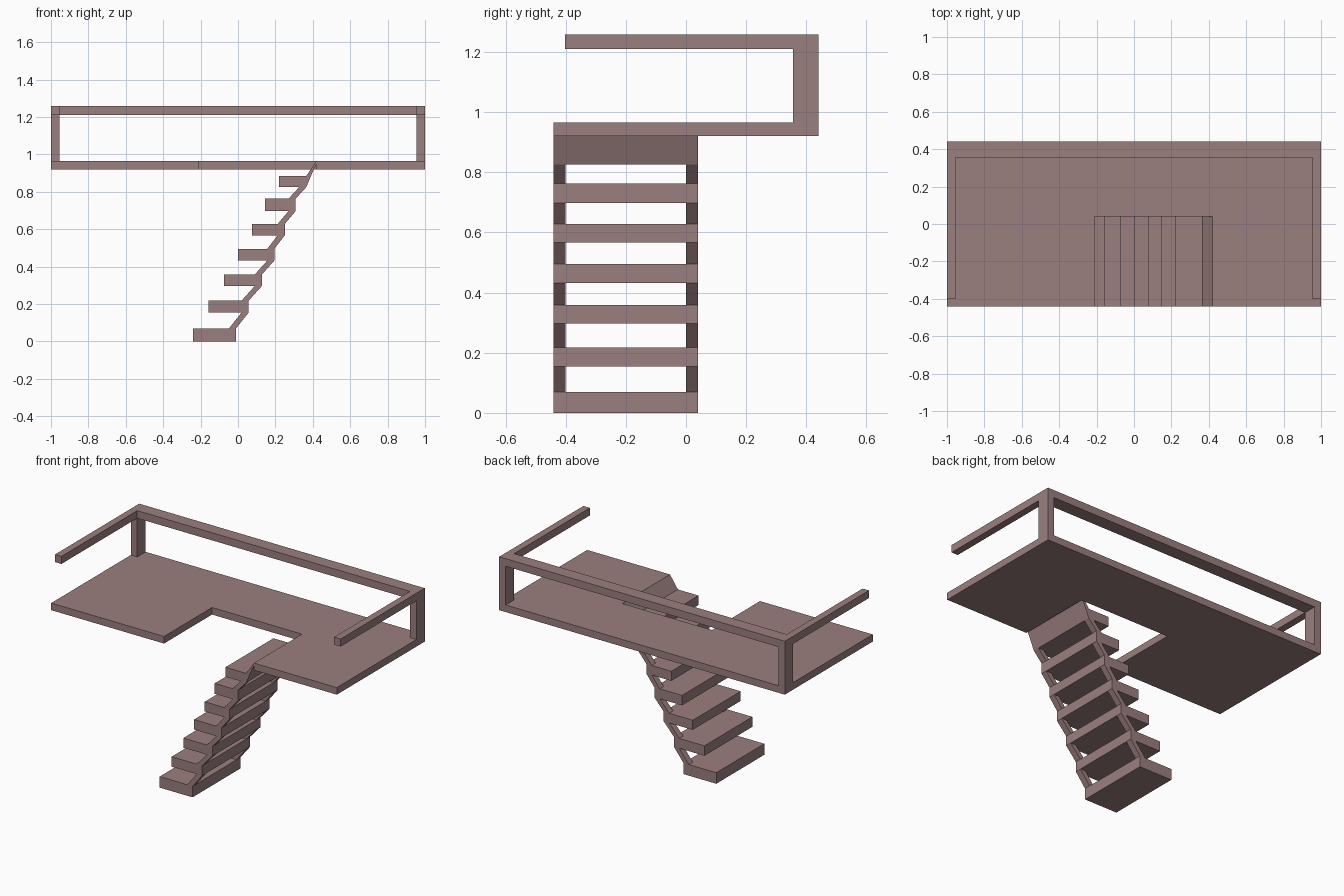
import bpy, bmesh
from mathutils import Vector

if "Cube" in bpy.data.objects:
    bpy.data.objects.remove(bpy.data.objects["Cube"])

mat = bpy.data.materials.new("mauve_brown")
mat.diffuse_color = (0.33, 0.21, 0.21, 1)
mat.use_nodes = True
mat.node_tree.nodes["Principled BSDF"].inputs["Base Color"].default_value = mat.diffuse_color


def prism(name, pts, axis, lo, hi):
    """Extrude a 2D profile: axis 'z' takes (x, y) points, axis 'y' takes (x, z) points."""
    bm = bmesh.new()
    place = (lambda a, b: (a, b, lo)) if axis == 'z' else (lambda a, b: (a, lo, b))
    face = bm.faces.new([bm.verts.new(place(a, b)) for a, b in pts])
    ext = bmesh.ops.extrude_face_region(bm, geom=[face], use_keep_orig=True)
    move = Vector((0, 0, hi - lo)) if axis == 'z' else Vector((0, hi - lo, 0))
    verts = [g for g in ext["geom"] if isinstance(g, bmesh.types.BMVert)]
    bmesh.ops.translate(bm, verts=verts, vec=move)
    bmesh.ops.recalc_face_normals(bm, faces=bm.faces[:])
    mesh = bpy.data.meshes.new(name)
    bm.to_mesh(mesh)
    bm.free()
    mesh.materials.append(mat)
    ob = bpy.data.objects.new(name, mesh)
    bpy.context.collection.objects.link(ob)
    return ob


def rect(x0, x1, b0, b1):
    return [(x0, b0), (x1, b0), (x1, b1), (x0, b1)]


# Platform with the stair opening
FRONT, BACK, INNER = -0.44, 0.44, 0.04
prism("platform", [(-1, FRONT), (-0.21, FRONT), (-0.21, INNER), (0.42, INNER),
                   (0.42, FRONT), (1, FRONT), (1, BACK), (-1, BACK)], 'z', 0.92, 0.965)

# U-shaped handrail on two back corner posts
prism("handrail", [(-1, -0.402), (-0.955, -0.402), (-0.955, 0.356), (0.955, 0.356),
                   (0.955, -0.402), (1, -0.402), (1, BACK), (-1, BACK)], 'z', 1.21, 1.258)
prism("left_post", rect(-1, -0.955, 0.356, BACK), 'z', 0.965, 1.21)
prism("right_post", rect(0.955, 1, 0.356, BACK), 'z', 0.965, 1.21)

# Treads: front x, back x, bottom z, top z
treads = [(-0.24, -0.01, 0.0, 0.07), (-0.157, 0.057, 0.155, 0.218),
          (-0.075, 0.128, 0.297, 0.358), (0.0, 0.194, 0.432, 0.495),
          (0.075, 0.25, 0.567, 0.628), (0.145, 0.308, 0.697, 0.763)]
for i, t in enumerate(treads):
    prism(f"tread_{i + 1}", rect(*t), 'y', FRONT, INNER)

# Top tread with the sloped panel that joins the platform
prism("top_tread", [(0.22, 0.825), (0.365, 0.825), (0.405, 0.92), (0.42, 0.95),
                    (0.42, 0.965), (0.365, 0.885), (0.22, 0.885)], 'y', FRONT, INNER)

# Slanted stringer pieces between treads, on both sides
links = treads + [(0.22, 0.365, 0.825, 0.885)]
W = 0.038
for i, (a, b) in enumerate(zip(links, links[1:])):
    profile = [(a[1] - W, a[3]), (a[1], a[3]), (b[1], b[2]), (b[1] - W, b[2])]
    prism(f"front_stringer_{i + 1}", profile, 'y', FRONT, -0.40)
    prism(f"back_stringer_{i + 1}", profile, 'y', 0.0, INNER)
